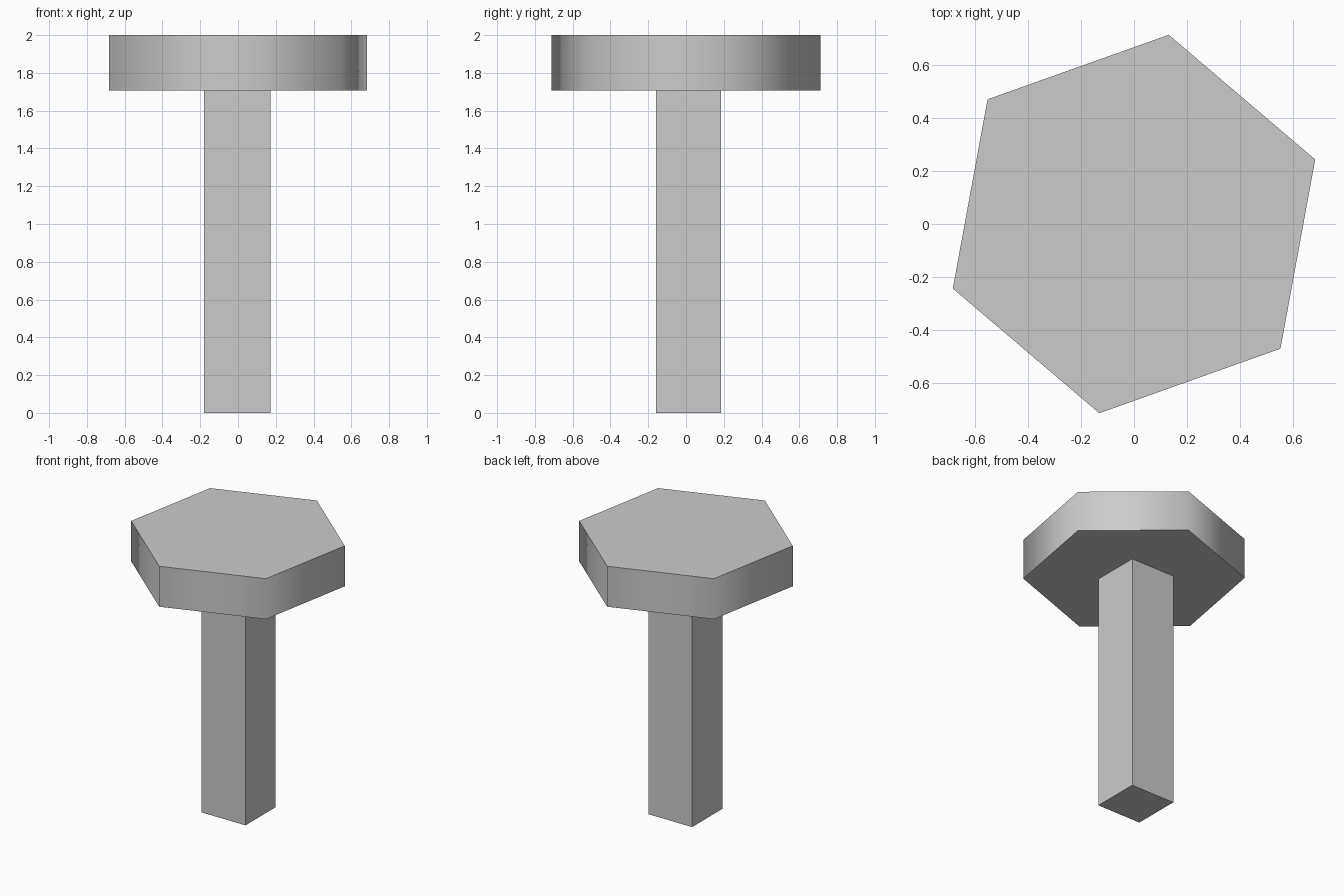
import bpy
import math

if "Cube" in bpy.data.objects:
    bpy.data.objects.remove(bpy.data.objects["Cube"])

HEAD_BOTTOM, TOP = 1.708, 2.0

# Square shaft, slightly off centre under the head
x0, x1, y0, y1 = -0.179, 0.171, -0.159, 0.186
shaft_top = HEAD_BOTTOM + 0.002
bpy.ops.mesh.primitive_cube_add(
    size=1, location=((x0 + x1) / 2, (y0 + y1) / 2, shaft_top / 2))
shaft = bpy.context.object
shaft.name = "shaft"
shaft.scale = (x1 - x0, y1 - y0, shaft_top)
bpy.ops.object.transform_apply(location=False, rotation=False, scale=True)

# Hexagonal head, turned about z, with smooth-shaded sides and sharp rims
bpy.ops.mesh.primitive_cylinder_add(
    vertices=6, radius=0.724, depth=TOP - HEAD_BOTTOM,
    location=(0, 0, (TOP + HEAD_BOTTOM) / 2),
    rotation=(0, 0, math.radians(19.6 - 30)))
head = bpy.context.object
head.name = "hexagonal_head"
bpy.ops.object.shade_smooth_by_angle(angle=math.radians(70))
